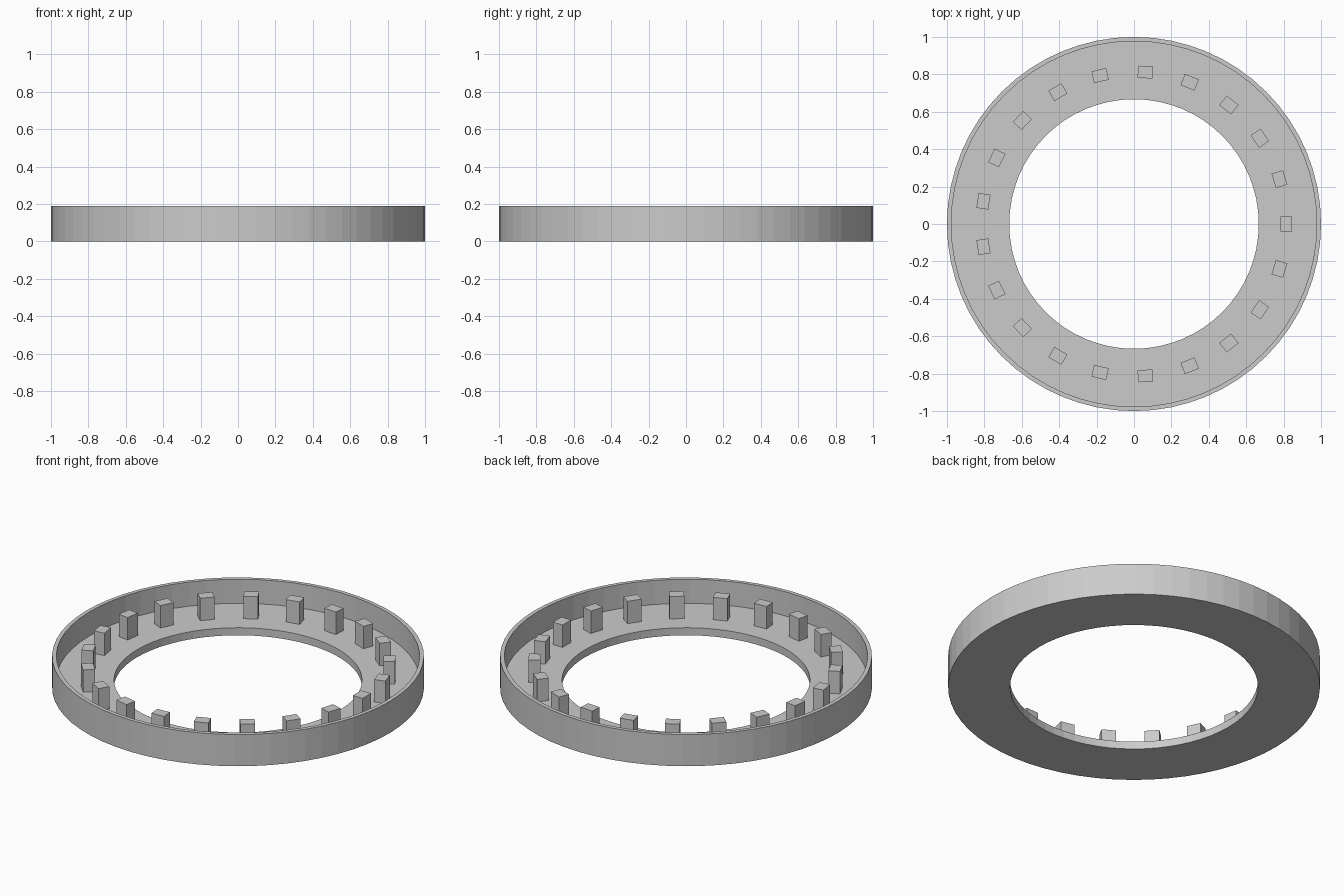
import bpy, bmesh
from math import cos, sin, tau
from mathutils import Matrix

if "Cube" in bpy.data.objects:
    bpy.data.objects.remove(bpy.data.objects["Cube"])

SIDES, PEGS = 64, 21
HEIGHT, FLOOR = 0.188, 0.045


def add_object(name, bm):
    bmesh.ops.recalc_face_normals(bm, faces=bm.faces)
    mesh = bpy.data.meshes.new(name)
    bm.to_mesh(mesh)
    bm.free()
    obj = bpy.data.objects.new(name, mesh)
    bpy.context.collection.objects.link(obj)
    return obj


def lathe(name, profile):
    """Revolve a closed (radius, z) profile around z."""
    bm = bmesh.new()
    rings = [[bm.verts.new((r * cos(tau * i / SIDES), r * sin(tau * i / SIDES), z))
              for r, z in profile] for i in range(SIDES)]
    n = len(profile)
    for i in range(SIDES):
        a, b = rings[i], rings[(i + 1) % SIDES]
        for j in range(n):
            k = (j + 1) % n
            bm.faces.new((a[j], b[j], b[k], a[k]))
    return add_object(name, bm)


# L-section ring: flat floor with a thin outer wall
lathe("ring_tray", [(0.667, 0), (1, 0), (1, HEIGHT), (0.977, HEIGHT),
                    (0.977, FLOOR), (0.667, FLOOR)])

# Pegs standing on the floor, evenly spaced and turned to face the centre
peg_bottom, peg_top = FLOOR - 0.01, 0.178
for i in range(PEGS):
    bm = bmesh.new()
    place = (Matrix.Rotation(tau * i / PEGS, 4, 'Z')
             @ Matrix.Translation((0.814, 0, (peg_bottom + peg_top) / 2))
             @ Matrix.Diagonal((0.064, 0.08, peg_top - peg_bottom, 1)))
    bmesh.ops.create_cube(bm, size=1, matrix=place)
    add_object(f"peg_{i + 1:02d}", bm)
